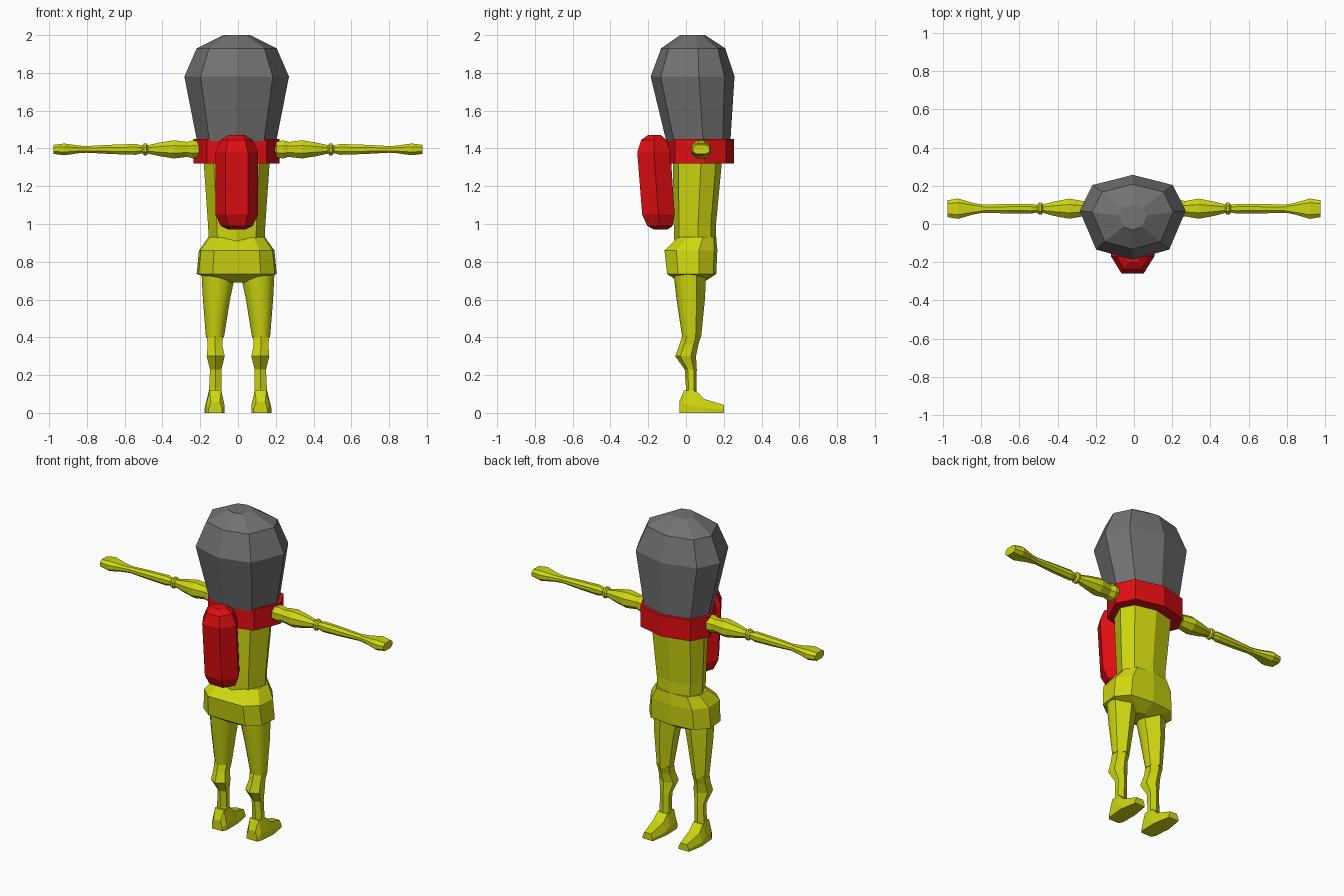
import bpy, bmesh, math


def material(name, rgb):
    m = bpy.data.materials.new(name)
    m.diffuse_color = (*rgb, 1)
    return m


YELLOW = material("yellow", (0.62, 0.68, 0.005))
RED = material("red", (0.75, 0.004, 0.006))
GREY = material("dark grey", (0.17, 0.17, 0.17))


def circle(n, start=0):
    return [(math.cos(start + 2 * math.pi * i / n), math.sin(start + 2 * math.pi * i / n))
            for i in range(n)]


def symmetric(half):
    """Complete a section given on its +x side, front to back."""
    return half + [(-x, y) for x, y in reversed(half) if x > 0]


def loft(name, rings, section, mat, axis="z", mirror=False, smooth=0):
    """Skin a section along an axis; ring = (position, centre a, centre b, half a, half b)."""
    bm = bmesh.new()
    loops = []
    for t, ca, cb, ha, hb in rings:
        loop = []
        for u, v in section:
            a, b = ca + u * ha, cb + v * hb
            co = {"z": (a, b, t), "x": (t, a, b), "y": (a, t, b)}[axis]
            loop.append(bm.verts.new(co))
        loops.append(loop)
    n = len(section)
    for lo, hi in zip(loops, loops[1:]):
        for i in range(n):
            j = (i + 1) % n
            bm.faces.new((lo[i], lo[j], hi[j], hi[i]))
    bm.faces.new(loops[0])
    bm.faces.new(loops[-1])
    bmesh.ops.recalc_face_normals(bm, faces=bm.faces)
    me = bpy.data.meshes.new(name)
    bm.to_mesh(me)
    bm.free()
    me.materials.append(mat)
    ob = bpy.data.objects.new(name, me)
    bpy.context.collection.objects.link(ob)
    if smooth:
        bpy.ops.object.select_all(action="DESELECT")
        ob.select_set(True)
        bpy.context.view_layer.objects.active = ob
        bpy.ops.object.shade_smooth_by_angle(angle=math.radians(smooth))
    if mirror:
        ob.modifiers.new("Mirror", "MIRROR").use_mirror_merge = False
    return ob


# Faceted helmet and collar share an uneven octagon
OCT = symmetric([(0, 1), (0.76, 0.76), (1, 0.15), (0.69, -0.76), (0, -1)])
C = -0.007
loft("helmet", [(1.44, C, 0.065, 0.21, 0.17), (1.78, C, 0.035, 0.277, 0.222),
                (1.93, C, 0.038, 0.212, 0.17), (2.0, C, 0.035, 0.072, 0.066)], OCT, GREY)
loft("collar", [(1.32, C, 0.076, 0.228, 0.178), (1.45, C, 0.076, 0.228, 0.178)], OCT, RED)

# Hexagonal pack with rounded ends, leaning slightly
HEX = [(1, 0), (0.52, 1), (-0.52, 1), (-1, 0), (-0.52, -1), (0.52, -1)]
loft("pack", [(0.97, C, -0.133, 0.045, 0.035), (0.99, C, -0.138, 0.085, 0.067),
              (1.05, C, -0.146, 0.113, 0.086), (1.38, C, -0.17, 0.113, 0.088),
              (1.445, C, -0.17, 0.085, 0.067), (1.47, C, -0.167, 0.045, 0.035)], HEX, RED)

# Torso and hips
loft("torso", [(0.86, C, 0.05, 0.145, 0.11), (1.0, C, 0.047, 0.152, 0.112),
               (1.33, C, 0.06, 0.175, 0.13)], OCT, YELLOW)
BOX = symmetric([(0, 1), (0.7, 0.88), (1, 0.3), (0.95, -0.55), (0.6, -1)])
loft("hips", [(0.69, 0, 0.03, 0.05, 0.06), (0.735, C, 0.03, 0.212, 0.13),
              (0.86, C, 0.026, 0.2, 0.14), (0.93, C, 0.06, 0.15, 0.1)], BOX, YELLOW)

# Legs: thigh is round behind and faceted in front
THIGH = [(math.cos(math.radians(a)), math.sin(math.radians(a)))
         for a in (90, 155, 185, 212, 238, 270, 302, 328, 355, 25)]
loft("thigh", [(0.40, 0.122, 0.03, 0.048, 0.05), (0.60, 0.114, 0.025, 0.072, 0.075),
               (0.75, 0.102, 0.02, 0.092, 0.087)], THIGH, YELLOW, mirror=True, smooth=35)
SHIN = circle(6, math.pi / 6)
loft("shin", [(0.08, 0.12, 0.028, 0.04, 0.03), (0.13, 0.12, 0.028, 0.038, 0.028),
              (0.23, 0.118, 0.025, 0.035, 0.032), (0.30, 0.118, -0.002, 0.055, 0.055),
              (0.36, 0.122, 0.015, 0.045, 0.05), (0.41, 0.122, 0.03, 0.05, 0.05)],
     SHIN, YELLOW, mirror=True)
SHOE = [(-1, -1), (1, -1), (1, -0.3), (0.65, 1), (-0.65, 1), (-1, -0.3)]
loft("foot", [(-0.035, 0.12, 0.03, 0.036, 0.03), (-0.01, 0.12, 0.06, 0.048, 0.06),
              (0.055, 0.122, 0.057, 0.051, 0.057), (0.095, 0.124, 0.037, 0.053, 0.037),
              (0.2, 0.124, 0.021, 0.035, 0.021)], SHOE, YELLOW, axis="y", mirror=True)

# Arms stretched sideways, with ball joints
ARM = circle(8, math.pi / 8)


def arm_part(name, profile, section=ARM):
    loft(name, [(x, 0.08, 1.395, hy, hz) for x, hy, hz in profile],
         section, YELLOW, axis="x", mirror=True)


arm_part("shoulder", [(0.19, 0.025, 0.025), (0.205, 0.045, 0.045),
                      (0.24, 0.052, 0.052), (0.275, 0.04, 0.04), (0.287, 0.02, 0.02)])
arm_part("upper_arm", [(0.26, 0.042, 0.042), (0.34, 0.057, 0.052),
                       (0.42, 0.04, 0.038), (0.485, 0.022, 0.022)])
arm_part("elbow", [(0.473, 0.018, 0.018), (0.484, 0.034, 0.034),
                   (0.498, 0.034, 0.034), (0.51, 0.018, 0.018)])
arm_part("forearm", [(0.5, 0.02, 0.02), (0.54, 0.028, 0.031), (0.66, 0.027, 0.027),
                     (0.82, 0.022, 0.018)])
MITTEN = [(1, 0.45), (0.6, 1), (-0.6, 1), (-1, 0.45), (-1, -0.45), (-0.6, -1), (0.6, -1), (1, -0.45)]
arm_part("hand", [(0.79, 0.02, 0.017), (0.84, 0.03, 0.02), (0.92, 0.053, 0.031),
                  (0.976, 0.044, 0.024)], MITTEN)
